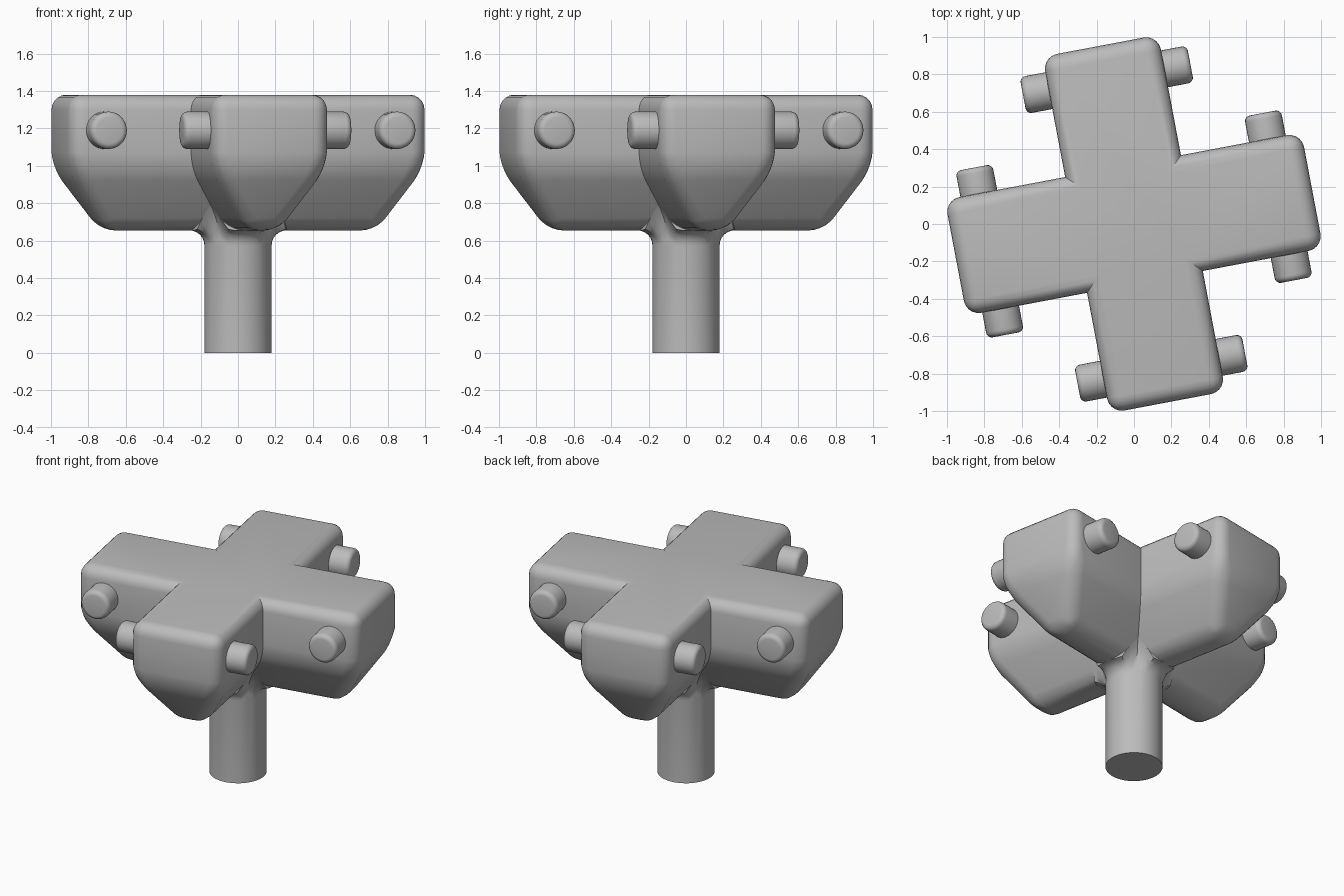
import bpy, bmesh
from math import cos, sin, pi, radians
from mathutils import Matrix, Vector

if "Cube" in bpy.data.objects:
    bpy.data.objects.remove(bpy.data.objects["Cube"])

TURN = radians(10.7)          # twist of the whole head about z
HALF, REACH = 0.315, 0.97     # arm half width and arm length
TOP, WAIST, BASE = 1.38, 0.99, 0.655
INSET = 0.22                  # taper of the underside

grey = bpy.data.materials.new("plain grey")
grey.use_nodes = True
grey.diffuse_color = (0.5, 0.5, 0.5, 1)
grey.node_tree.nodes["Principled BSDF"].inputs["Base Color"].default_value = (0.5, 0.5, 0.5, 1)


def finish(name, bm, angle):
    bmesh.ops.recalc_face_normals(bm, faces=bm.faces)
    mesh = bpy.data.meshes.new(name)
    bm.to_mesh(mesh)
    bm.free()
    mesh.materials.append(grey)
    obj = bpy.data.objects.new(name, mesh)
    bpy.context.collection.objects.link(obj)
    obj.rotation_euler.z = TURN
    bpy.ops.object.select_all(action='DESELECT')
    obj.select_set(True)
    bpy.context.view_layer.objects.active = obj
    bpy.ops.object.shade_smooth_by_angle(angle=radians(angle))
    return obj


def bridge(bm, low, high):
    n = len(low)
    for i in range(n):
        j = (i + 1) % n
        bm.faces.new((low[i], low[j], high[j], high[i]))


def cross_ring(bm, half, reach, z):
    ring = []
    for k in range(4):
        turn = Matrix.Rotation(k * pi / 2, 3, 'Z')
        for x, y in ((reach, -half), (reach, half), (half, half)):
            ring.append(bm.verts.new(turn @ Vector((x, y, z))))
    return ring


# Cross-shaped head: straight above the waist, tapered below
bm = bmesh.new()
rings = [cross_ring(bm, HALF - INSET, REACH - INSET, BASE),
         cross_ring(bm, HALF, REACH, WAIST),
         cross_ring(bm, HALF, REACH, TOP)]
bridge(bm, rings[0], rings[1])
bridge(bm, rings[1], rings[2])
bm.faces.new(rings[0][::-1])
bm.faces.new(rings[2])
bmesh.ops.recalc_face_normals(bm, faces=bm.faces)
# Round every outer edge, leaving the inner corners crisp
outer = [e for e in bm.edges if e.is_convex]
bmesh.ops.bevel(bm, geom=outer, offset=0.08, offset_type='OFFSET', segments=5,
                profile=0.5, affect='EDGES', clamp_overlap=True)
finish("cross_head", bm, 35)


# Stem whose flared top follows the underside of the head
def underside(x, y):
    return BASE + max(0, min(abs(x), abs(y)) - HALF + INSET) * (WAIST - BASE) / INSET


bm = bmesh.new()
SIDES, RADIUS, FILLET = 48, 0.18, 0.08
profile = [(RADIUS, None)] + [
    (RADIUS + FILLET * (1 - cos(t * pi / 12)), FILLET * (sin(t * pi / 12) - 1))
    for t in range(7)] + [(RADIUS + FILLET, 0.03)]
previous = None
for r, drop in profile:
    ring = []
    for i in range(SIDES):
        x, y = r * cos(2 * pi * i / SIDES), r * sin(2 * pi * i / SIDES)
        z = 0 if drop is None else underside(x, y) + drop
        ring.append(bm.verts.new((x, y, z)))
    if previous:
        bridge(bm, previous, ring)
    else:
        bm.faces.new(ring[::-1])
    previous = ring
finish("stem", bm, 40)

# Round pegs on both flanks of every arm
for k in range(4):
    for side, label in ((1, "a"), (-1, "b")):
        bm = bmesh.new()
        bmesh.ops.create_cone(bm, cap_ends=True, segments=32, radius1=0.1, radius2=0.1, depth=0.2)
        rim = [e for e in bm.edges if all(v.co.z > 0 for v in e.verts)]
        bmesh.ops.bevel(bm, geom=rim, offset=0.03, segments=4, profile=0.5, affect='EDGES')
        place = (Matrix.Rotation(k * pi / 2, 4, 'Z')
                 @ Matrix.Translation((0.785, side * 0.355, 1.19))
                 @ Matrix.Rotation(-side * pi / 2, 4, 'X'))
        bmesh.ops.transform(bm, matrix=place, verts=bm.verts)
        finish(f"peg_{k + 1}{label}", bm, 40)
